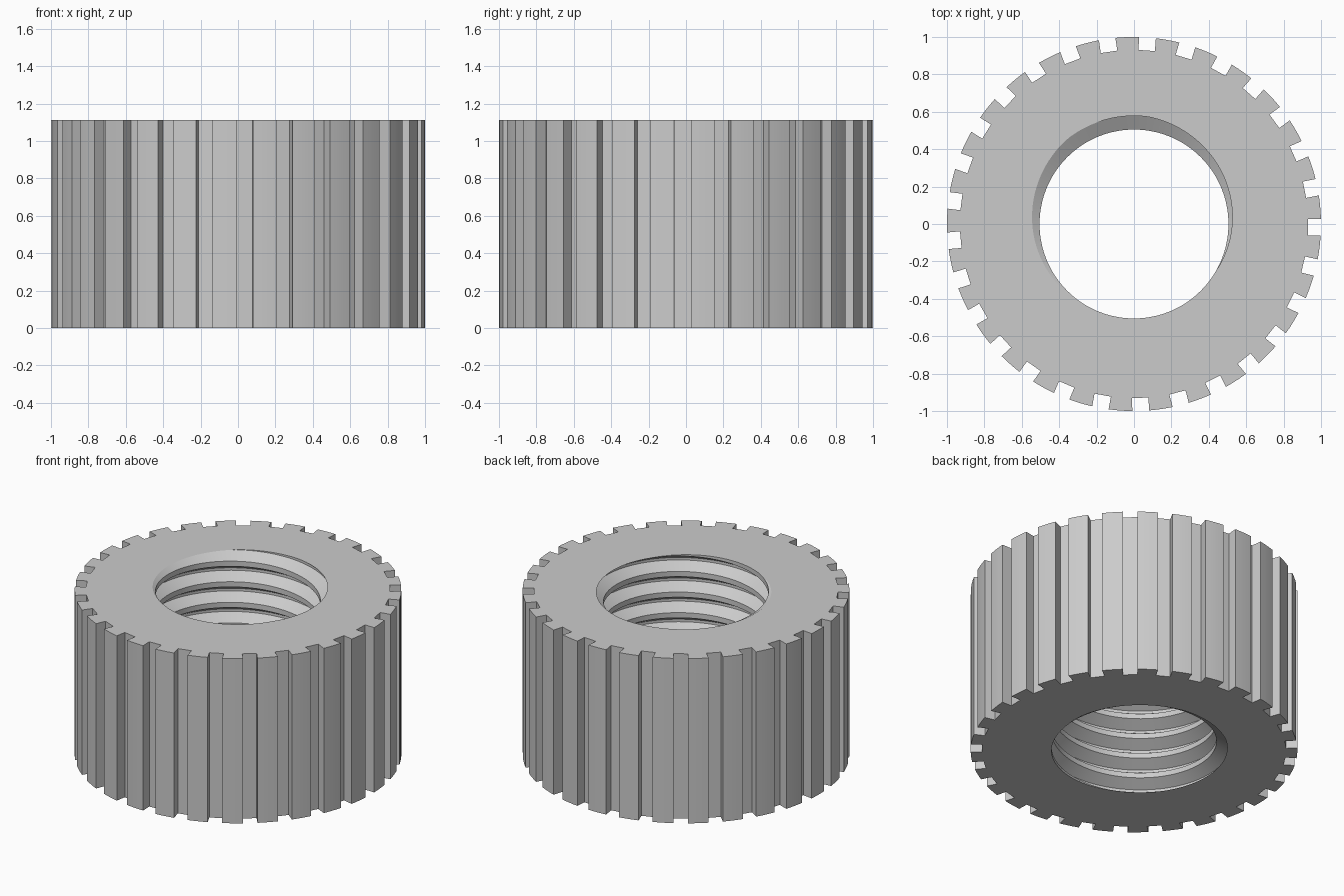
import bpy
import bmesh
from math import sin, cos, pi, radians

cube = bpy.data.objects.get("Cube")
if cube:
    bpy.data.objects.remove(cube, do_unlink=True)

HEIGHT = 1.113
OUTER = 1.0
NOTCH_FLOOR = 0.93
TEETH = 29
NOTCH_HALF = 0.0445          # half width of a groove in the grip
NOTCH_START = radians(-87.95)
MINOR, MAJOR = 0.505, 0.578  # thread crest and root radii
PITCH = HEIGHT / 8
PHASE = 105 / 360            # turn at which the thread root meets the top
COLUMNS = 120
ROOT, CREST = 1 / 16, 3 / 8  # half widths of the thread groove, in pitches


def root_height(turn):
    return HEIGHT + PITCH * (turn - PHASE)


def thread_radius(turn, z):
    d = (z - root_height(turn)) / PITCH
    d = abs(d - round(d))
    t = min(max((d - ROOT) / (CREST - ROOT), 0), 1)
    return MAJOR + (MINOR - MAJOR) * t


def grip_outline():
    """Closed outline with square-cut grooves and arc-topped teeth."""
    points = []
    step = 2 * pi / TEETH
    half = math_half = NOTCH_HALF / OUTER
    for i in range(TEETH):
        a = NOTCH_START + i * step
        # groove floor, with side walls parallel to the groove axis
        for side in (-NOTCH_HALF, NOTCH_HALF):
            points.append((NOTCH_FLOOR * cos(a) - side * sin(a),
                           NOTCH_FLOOR * sin(a) + side * cos(a)))
        # tooth top
        for k in range(4):
            b = a + half + (step - 2 * half) * k / 3
            points.append((OUTER * cos(b), OUTER * sin(b)))
    return points


bm = bmesh.new()

# Outer grip wall
outline = grip_outline()
low = [bm.verts.new((x, y, 0)) for x, y in outline]
high = [bm.verts.new((x, y, HEIGHT)) for x, y in outline]
for i in range(len(outline)):
    j = (i + 1) % len(outline)
    bm.faces.new((low[i], low[j], high[j], high[i]))

# Threaded bore: helical bands trimmed flat at both ends
columns = []
for c in range(COLUMNS + 1):
    turn = c / COLUMNS
    a = 2 * pi * turn
    column = []
    for lap in range(-10, 3):
        for offset in (-CREST, -ROOT, ROOT, CREST):
            z = root_height(turn) + PITCH * (lap + offset)
            z = min(max(z, 0), HEIGHT)
            r = thread_radius(turn, z)
            column.append(bm.verts.new((r * cos(a), r * sin(a), z)))
    columns.append(column)
for left, right in zip(columns, columns[1:]):
    for k in range(len(left) - 1):
        bm.faces.new((left[k], left[k + 1], right[k + 1], right[k]))
bmesh.ops.remove_doubles(bm, verts=bm.verts, dist=0.00005)

# Flat end faces between the grip and the bore
for level, direction in ((0, -1), (HEIGHT, 1)):
    rim = [e for e in bm.edges if e.is_boundary
           and all(abs(v.co.z - level) < 0.0001 for v in e.verts)]
    bmesh.ops.triangle_fill(bm, edges=rim, use_beauty=True,
                            normal=(0, 0, direction))
bmesh.ops.recalc_face_normals(bm, faces=bm.faces)

mesh = bpy.data.meshes.new("knurled_nut")
bm.to_mesh(mesh)
bm.free()
nut = bpy.data.objects.new("knurled_nut", mesh)
bpy.context.collection.objects.link(nut)

# Plain grey material
grey = bpy.data.materials.new("light_grey")
grey.use_nodes = True
colour = (0.6, 0.6, 0.6, 1)
grey.diffuse_color = colour
grey.node_tree.nodes["Principled BSDF"].inputs["Base Color"].default_value = colour
mesh.materials.append(grey)

# Smooth curved bands, keep the cut edges sharp
bpy.ops.object.select_all(action="DESELECT")
nut.select_set(True)
bpy.context.view_layer.objects.active = nut
bpy.ops.object.shade_smooth_by_angle(angle=radians(25))
